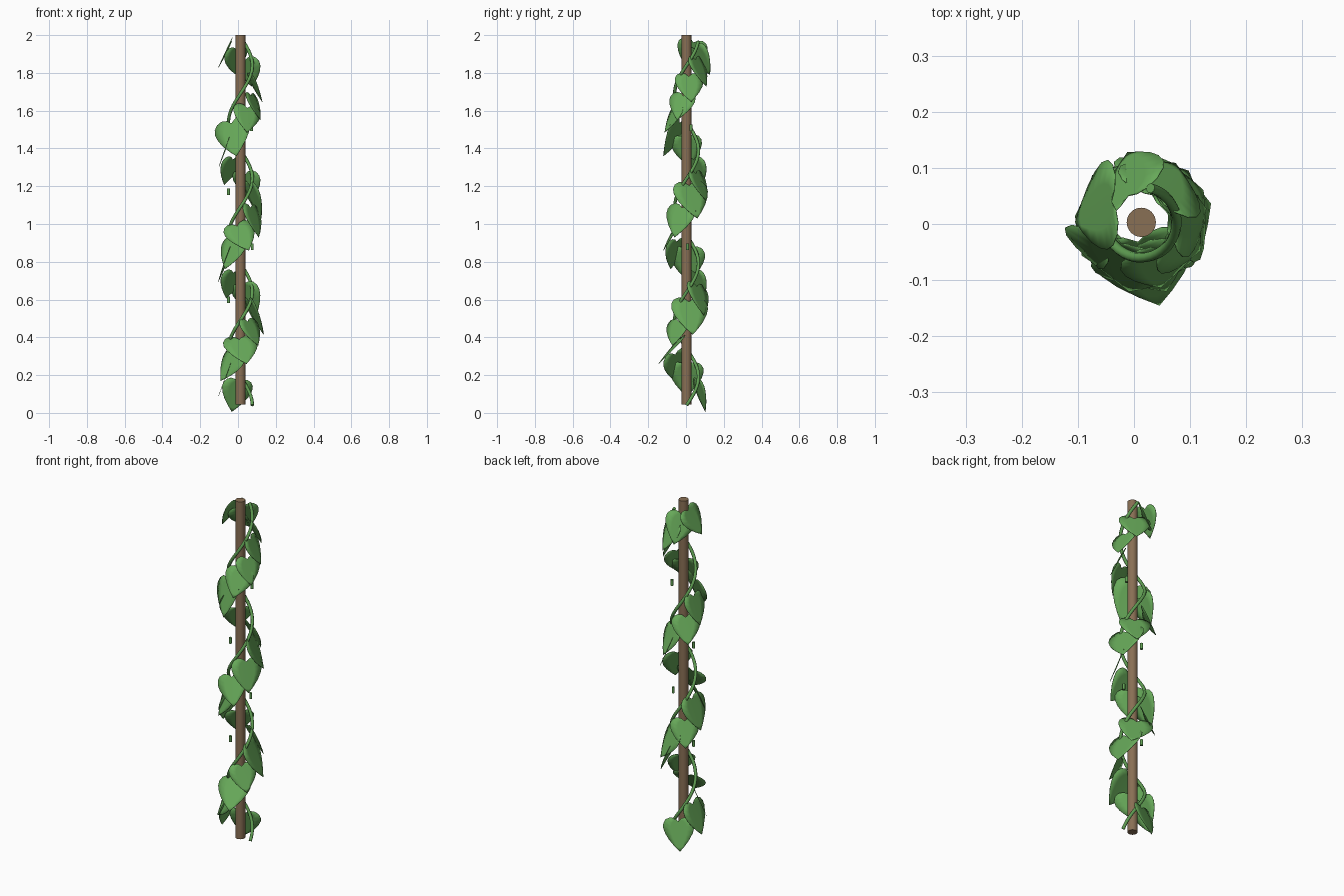
import bpy, bmesh, math
from mathutils import Vector

cube = bpy.data.objects.get("Cube")
if cube:
    bpy.data.objects.remove(cube, do_unlink=True)

AXIS = Vector((0.013, 0.003, 0))
UP = Vector((0, 0, 1))


def material(name, rgb):
    m = bpy.data.materials.new(name)
    m.use_nodes = True
    colour = (*rgb, 1)
    m.diffuse_color = colour
    bsdf = m.node_tree.nodes["Principled BSDF"]
    bsdf.inputs["Base Color"].default_value = colour
    bsdf.inputs["Roughness"].default_value = 0.8
    return m


bark = material("bark brown", (0.25, 0.16, 0.09))
leaf_green = material("leaf green", (0.135, 0.395, 0.1))
vine_green = material("vine green", (0.115, 0.34, 0.085))


def radial(angle):
    a = math.radians(angle)
    return Vector((math.cos(a), math.sin(a), 0))


def smooth(obj):
    bpy.ops.object.select_all(action='DESELECT')
    obj.select_set(True)
    bpy.context.view_layer.objects.active = obj
    bpy.ops.object.shade_smooth_by_angle(angle=math.radians(40))


def rod(name, centre, radius, height, sides, mat):
    bpy.ops.mesh.primitive_cylinder_add(vertices=sides, radius=radius,
                                        depth=height, location=centre)
    obj = bpy.context.object
    obj.name = name
    obj.data.materials.append(mat)
    smooth(obj)


# Central pole
rod("pole", AXIS + UP * 1.0225, 0.026, 1.955, 32, bark)

# Climbing vine: a helix swept as a round tube
START, END, PITCH = 0.04, 1.965, 0.6
curve = bpy.data.curves.new("vine", 'CURVE')
curve.dimensions = '3D'
curve.bevel_depth = 0.009
curve.bevel_resolution = 2
curve.use_fill_caps = True
spline = curve.splines.new('POLY')
STEPS = 120
spline.points.add(STEPS)
for i, point in enumerate(spline.points):
    z = START + (END - START) * i / STEPS
    p = AXIS + radial(360 * (z - START) / PITCH) * 0.063 + UP * z
    point.co = (*p, 1)
vine = bpy.data.objects.new("vine", curve)
bpy.context.collection.objects.link(vine)
curve.materials.append(vine_green)

# Short loose stem pieces: angle, height
for angle, z in [(182, 1.17), (182, 0.6), (5, 0.88), (22, 1.51)]:
    rod("stem_piece", AXIS + radial(angle) * 0.063 + UP * z,
        0.008, 0.034, 10, vine_green)

# Heart half outline: midrib position, edge across, edge along
HEART = [(0, 0, 0), (.02, .12, -.1), (.08, .27, -.13), (.16, .41, -.07),
         (.25, .49, .05), (.37, .5, .2), (.5, .44, .38), (.65, .33, .57),
         (.82, .17, .77), (.95, 0, .95)]


def leaf(angle, z, size, roll, tilt, yaw=0):
    middle = AXIS + radial(angle) * 0.084 + UP * z
    out = radial(angle + yaw)
    side = UP.cross(out)
    t, r = math.radians(tilt), math.radians(roll)
    down = out * math.sin(t) - UP * math.cos(t)
    normal = out * math.cos(t) + UP * math.sin(t)
    along = down * math.cos(r) + side * math.sin(r)
    across = side * math.cos(r) - down * math.sin(r)

    bm = bmesh.new()
    rows = []
    for rib, edge, v_edge in HEART:
        row = []
        for k in (-1, -.5, 0, .5, 1):
            u = edge * k
            v = rib + (v_edge - rib) * abs(k)
            # very slight cupping across the blade
            w = -0.04 * u * u
            row.append(bm.verts.new(
                middle + (across * u + along * (v - 0.4) + normal * w) * size))
        rows.append(row)
    for a, b in zip(rows, rows[1:]):
        for k in range(4):
            bm.faces.new((a[k], b[k], b[k + 1], a[k + 1]))
    bmesh.ops.remove_doubles(bm, verts=bm.verts[:], dist=1e-5)
    mesh = bpy.data.meshes.new("leaf")
    bm.to_mesh(mesh)
    bm.free()
    obj = bpy.data.objects.new("leaf", mesh)
    bpy.context.collection.objects.link(obj)
    mesh.materials.append(leaf_green)
    thick = obj.modifiers.new("thickness", 'SOLIDIFY')
    thick.thickness = 0.002
    smooth(obj)


# Leaves winding up the pole: angle, height, width, roll, tilt, yaw
LEAVES = [
    (165, 1.905, .16, 15, 25, 12), (107, 1.87, .165, -20, 22, 28),
    (60, 1.81, .165, 0, 25),
    (12, 1.725, .155, 0, 24), (-22, 1.625, .148, -5, 24),
    (-65, 1.56, .155, -12, 26), (-116, 1.46, .205, 18, 20),
    (178, 1.39, .165, -5, 20), (136, 1.285, .155, 0, 26),
    (61, 1.205, .165, 0, 24), (23, 1.13, .198, 5, 22),
    (-29, 1.02, .175, -5, 20), (-84, .935, .168, 20, 30),
    (-128, .845, .165, -8, 22), (175, .79, .185, 0, 20),
    (130, .685, .155, 0, 24), (57, .605, .18, -12, 24),
    (15, .515, .2, 0, 24), (-42, .43, .15, 5, 26),
    (-83, .335, .185, 8, 42), (-134, .25, .17, -22, 22),
    (180, .18, .18, 0, 20), (108, .095, .17, 8, 16),
]
for spec in LEAVES:
    leaf(*spec)
